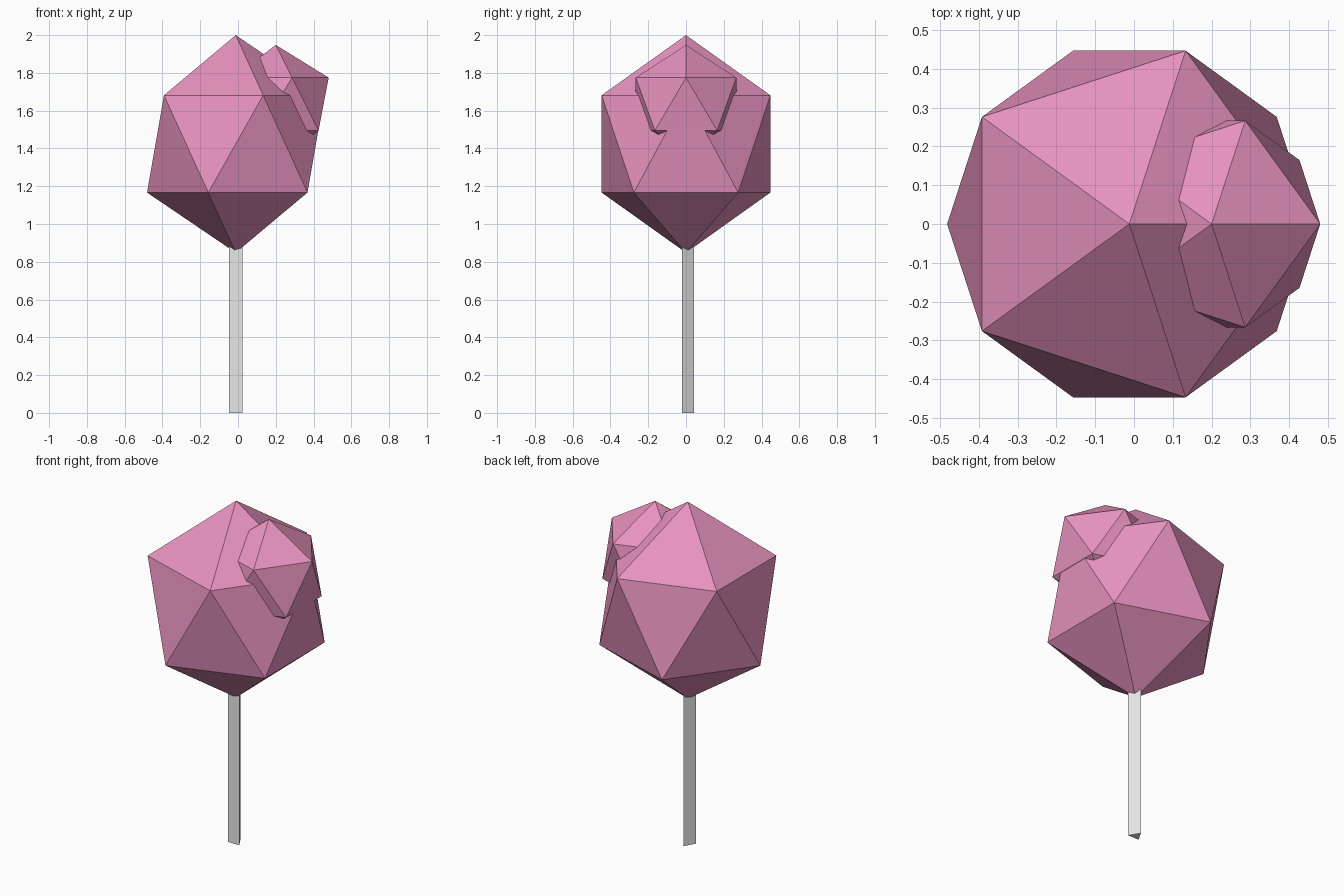
import bpy

if "Cube" in bpy.data.objects:
    bpy.data.objects.remove(bpy.data.objects["Cube"], do_unlink=True)


def make_material(name, colour):
    mat = bpy.data.materials.new(name)
    mat.use_nodes = True
    mat.diffuse_color = (*colour, 1)
    mat.node_tree.nodes["Principled BSDF"].inputs["Base Color"].default_value = (*colour, 1)
    return mat


def finish(name, mat):
    obj = bpy.context.object
    obj.name = obj.data.name = name
    obj.data.materials.append(mat)
    bpy.ops.object.shade_flat()
    return obj


def ball(name, mat, centre, radius, stretch=1):
    # Plain icosahedron, optionally stretched upward
    bpy.ops.mesh.primitive_ico_sphere_add(subdivisions=1, radius=radius, location=centre)
    finish(name, mat).scale.z = stretch


pink = make_material("candy pink", (0.8, 0.29, 0.52))
grey = make_material("pale grey", (0.8, 0.8, 0.8))

# Large candy head and the smaller lump on its left shoulder
ball("candy_head", pink, (-0.012, 0, 1.424), 0.525, 1.097)
ball("candy_lump", pink, (0.2, 0, 1.635), 0.313)

# Three-sided stick, flat side to the front, sunk into the head
height = 1.0
bpy.ops.mesh.primitive_cylinder_add(vertices=3, radius=0.0415, depth=height,
                                    location=(-0.013, 0, height / 2))
finish("stick", grey)
